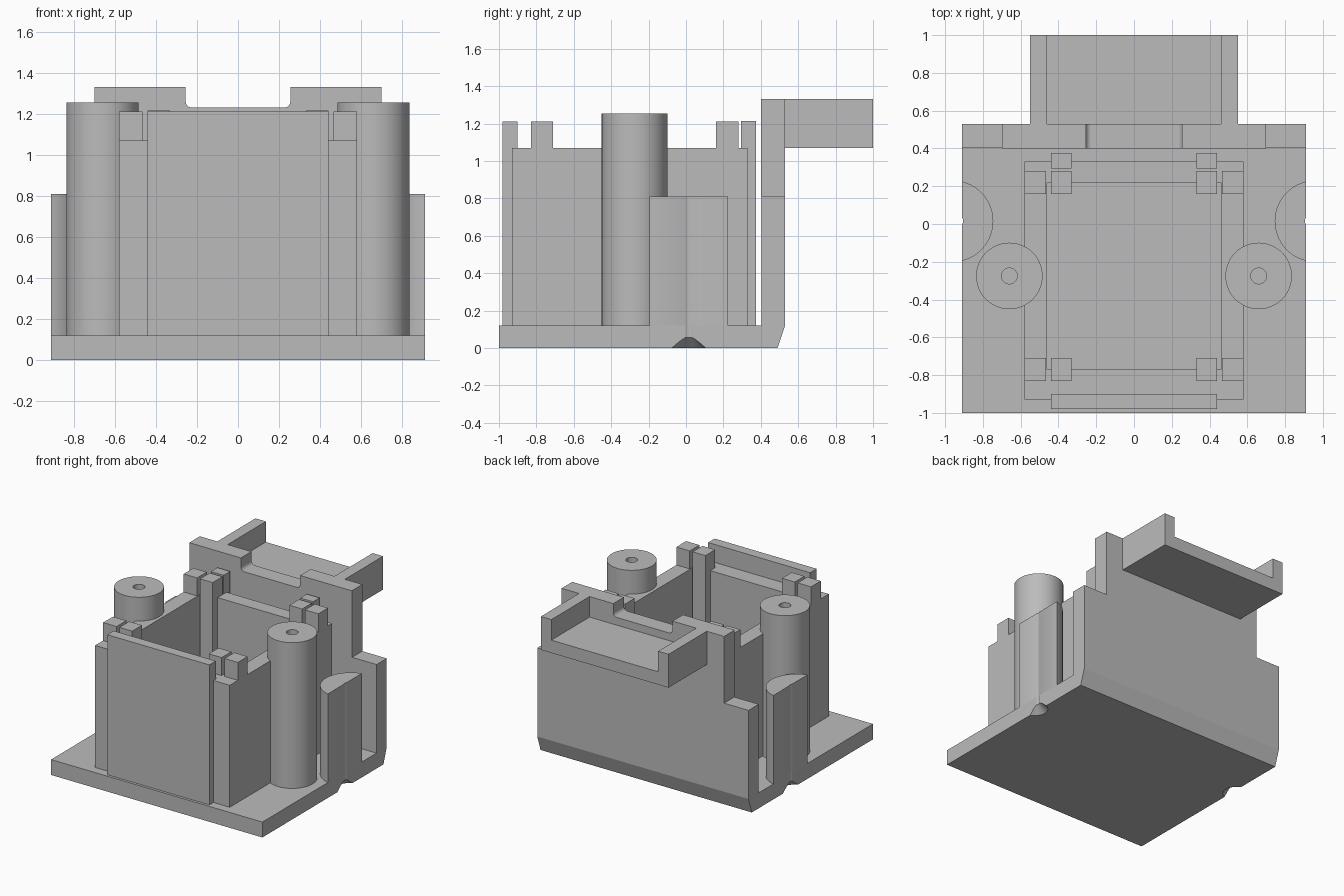
import bpy, bmesh, math
from mathutils import Matrix, Vector

default_cube = bpy.data.objects.get("Cube")
if default_cube:
    bpy.data.objects.remove(default_cube, do_unlink=True)

grey = bpy.data.materials.new("plain_grey")
grey.use_nodes = True
grey.diffuse_color = (0.5, 0.5, 0.5, 1)
grey.node_tree.nodes["Principled BSDF"].inputs["Base Color"].default_value = (0.5, 0.5, 0.5, 1)


def finish(name, bm):
    bmesh.ops.recalc_face_normals(bm, faces=bm.faces)
    mesh = bpy.data.meshes.new(name)
    bm.to_mesh(mesh)
    bm.free()
    mesh.materials.append(grey)
    obj = bpy.data.objects.new(name, mesh)
    bpy.context.collection.objects.link(obj)
    return obj


def box(name, x, y, z):
    bm = bmesh.new()
    bmesh.ops.create_cube(bm, size=1)
    size = Vector((x[1] - x[0], y[1] - y[0], z[1] - z[0]))
    centre = Vector((sum(x), sum(y), sum(z))) / 2
    bm.transform(Matrix.Translation(centre) @ Matrix.Diagonal(size).to_4x4())
    return finish(name, bm)


def extrude(name, points, axis, start, end):
    """Extrude a 2D outline along x, y or z."""
    def place(p):
        coords = list(p)
        coords.insert("xyz".index(axis), start)
        return coords
    bm = bmesh.new()
    face = bm.faces.new([bm.verts.new(place(p)) for p in points])
    new = bmesh.ops.extrude_face_region(bm, geom=[face])["geom"]
    move = Vector((0, 0, 0))
    move["xyz".index(axis)] = end - start
    bmesh.ops.translate(bm, vec=move, verts=[g for g in new if isinstance(g, bmesh.types.BMVert)])
    return finish(name, bm)


def lathe(name, profile, x, y, steps=48):
    """Turn a closed (radius, height) profile about a vertical axis."""
    bm = bmesh.new()
    verts = [bm.verts.new((r, 0, z)) for r, z in profile]
    edges = [bm.edges.new((a, b)) for a, b in zip(verts, verts[1:] + verts[:1])]
    bmesh.ops.spin(bm, geom=verts + edges, cent=(0, 0, 0), axis=(0, 0, 1),
                   angle=math.tau, steps=steps, use_duplicate=False)
    bmesh.ops.remove_doubles(bm, verts=bm.verts, dist=1e-4)
    bmesh.ops.translate(bm, vec=(x, y, 0), verts=bm.verts)
    return finish(name, bm)


def smooth(obj):
    bpy.ops.object.select_all(action='DESELECT')
    obj.select_set(True)
    bpy.context.view_layer.objects.active = obj
    bpy.ops.object.shade_smooth_by_angle(angle=math.radians(30))


def cut(obj, cutter):
    mod = obj.modifiers.new("cut", 'BOOLEAN')
    mod.operation = 'DIFFERENCE'
    mod.solver = 'EXACT'
    mod.object = cutter
    bpy.context.view_layer.objects.active = obj
    bpy.ops.object.modifier_apply(modifier=mod.name)


FLOOR, RIM, POST_TOP = 0.12, 1.07, 1.21

# Base plate with the lower back wall, chamfered at the back
base = extrude("base_and_back_wall", [(-1, 0), (0.49, 0), (0.53, FLOOR), (0.53, 0.81),
               (0.405, 0.81), (0.405, FLOOR), (-1, FLOOR)], 'x', -0.91, 0.91)

# Upper back wall with a round-cornered notch
half = [(0.70, 0.81), (0.70, 1.33), (0.255, 1.33)]
half += [(0.225 + 0.03 * math.cos(a), 1.26 - 0.03 * math.sin(a))
         for a in [math.pi / 2 * i / 6 for i in range(7)]]
extrude("upper_back_wall", half + [(-x, z) for x, z in reversed(half)], 'y', 0.40, 0.53)

# Open tray behind the wall
tray = [(0.55, RIM), (0.55, 1.33), (0.46, 1.33), (0.46, 1.17)]
extrude("rear_tray", tray + [(-x, z) for x, z in reversed(tray)], 'y', 0.53, 1.0)

# Open box: an outer ring of walls
bm = bmesh.new()
rings = []
for x, front, back in [(0.58, -0.93, 0.33), (0.46, -0.77, 0.22)]:
    corners = [(-x, front), (x, front), (x, back), (-x, back)]
    rings.append([[bm.verts.new((*c, z)) for c in corners] for z in (FLOOR, RIM)])
outer, inner = rings
for i in range(4):
    j = (i + 1) % 4
    for lo, hi in [outer, inner, (outer[0], inner[0]), (outer[1], inner[1])]:
        bm.faces.new((lo[i], lo[j], hi[j], hi[i]))
finish("box_walls", bm)

# Front plate
box("front_plate", (-0.44, 0.44), (-0.98, -0.90), (FLOOR, POST_TOP))

for side, label in [(1, "left"), (-1, "right")]:
    def span(a, b):
        return tuple(sorted((side * a, side * b)))

    # Corner posts
    for y, place in [((-0.83, -0.71), "front"), ((0.16, 0.28), "back")]:
        box(f"{label}_{place}_rim_block", span(0.465, 0.58), y, (RIM, POST_TOP))
        box(f"{label}_{place}_inner_post", span(0.33, 0.44), y, (FLOOR, POST_TOP))
    box(f"{label}_rear_post", span(0.33, 0.44), (0.295, 0.375), (FLOOR, 1.215))

    # Round pillar with a bore
    pillar = [(0.042, FLOOR), (0.176, FLOOR), (0.176, 1.255), (0.042, 1.255)]
    smooth(lathe(f"{label}_pillar", pillar, side * 0.66, -0.275))

    # Part-round boss on the side edge
    centre, radius, edge = 0.961, 0.216, 0.91
    limit = math.acos((centre - edge) / radius)
    arc = [(side * (centre - radius * math.cos(a)), 0.015 + radius * math.sin(a))
           for a in [limit * (i / 14 - 1) for i in range(29)]]
    boss = extrude(f"{label}_side_boss", arc, 'z', FLOOR, 0.81)

    # Countersunk screw hole grazing the edge
    cutter = lathe("hole_cutter", [(0, -0.01), (0.108, -0.01), (0.04, 0.055), (0.04, 0.9),
                                   (0, 0.9)], side * 0.945, 0.015, 32)
    cutter.hide_render = True
    cut(base, cutter)
    cut(boss, cutter)
    bpy.data.objects.remove(cutter, do_unlink=True)
    smooth(boss)
